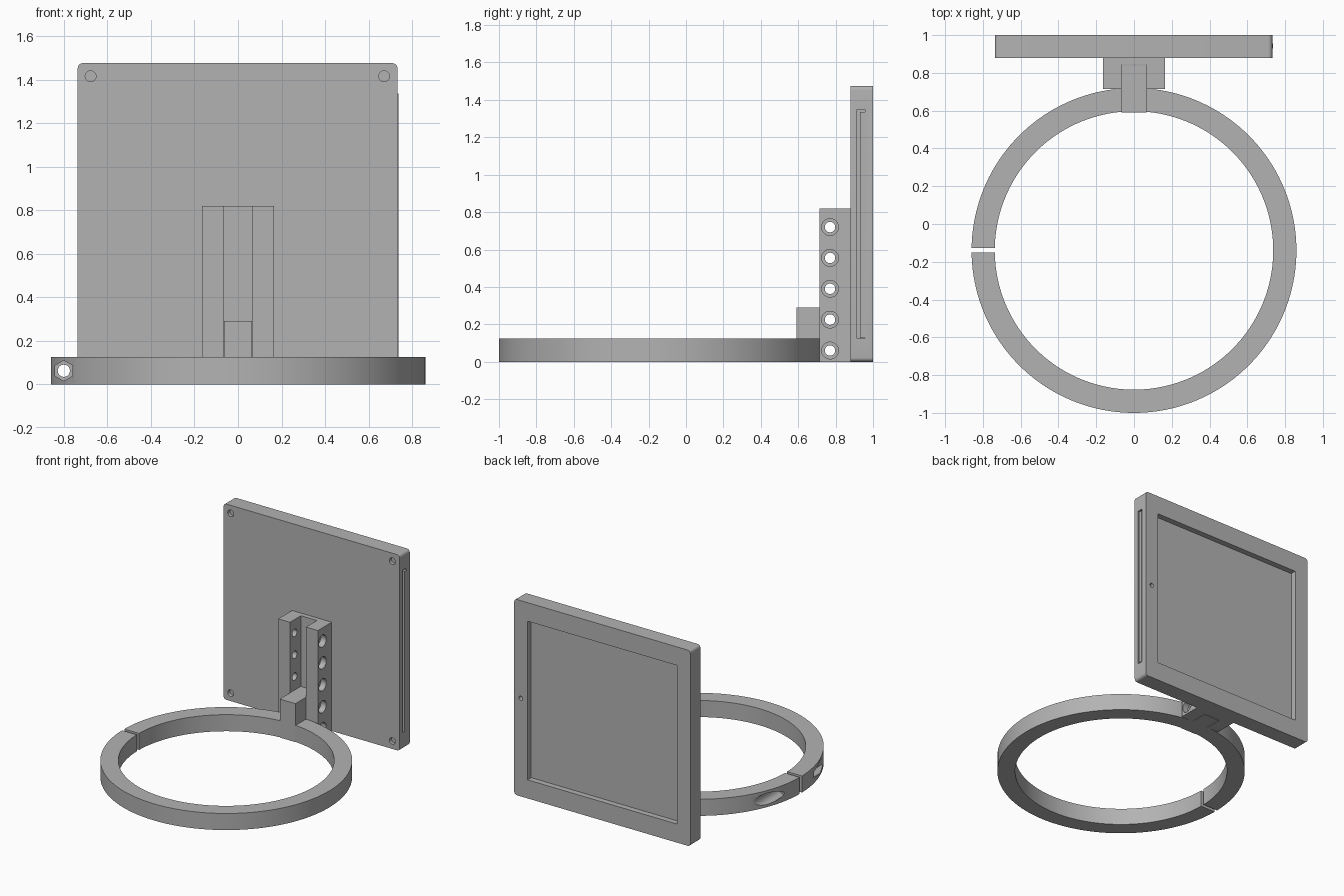
import bpy
import bmesh
from math import pi, radians

old = bpy.data.objects.get("Cube")
if old:
    bpy.data.objects.remove(old, do_unlink=True)

grey = bpy.data.materials.new("plain_grey")
grey.use_nodes = True
COLOUR = (0.45, 0.45, 0.45, 1)
grey.diffuse_color = COLOUR
grey.node_tree.nodes["Principled BSDF"].inputs["Base Color"].default_value = COLOUR

TURN = {"x": (0, pi / 2, 0), "y": (pi / 2, 0, 0), "z": (0, 0, 0)}


def box(name, x, y, z):
    """Box from (low, high) spans on each axis."""
    bpy.ops.mesh.primitive_cube_add(size=1)
    ob = bpy.context.object
    ob.name = name
    spans = (x, y, z)
    for v in ob.data.vertices:
        v.co = [lo + (c + 0.5) * (hi - lo) for c, (lo, hi) in zip(v.co, spans)]
    return ob


def rod(name, axis, centre, radius, length, sides=32):
    bpy.ops.mesh.primitive_cylinder_add(vertices=sides, radius=radius, depth=length,
                                        location=centre, rotation=TURN[axis])
    ob = bpy.context.object
    ob.name = name
    bpy.ops.object.transform_apply(location=True, rotation=True, scale=True)
    return ob


def combine(target, tools, operation="DIFFERENCE"):
    """Apply each tool as a boolean, then remove it."""
    bpy.context.view_layer.objects.active = target
    for tool in tools:
        mod = target.modifiers.new("bool", "BOOLEAN")
        mod.operation = operation
        mod.solver = "EXACT"
        mod.object = tool
        bpy.ops.object.modifier_apply(modifier=mod.name)
        bpy.data.objects.remove(tool, do_unlink=True)


def finish(ob):
    ob.data.materials.clear()
    ob.data.materials.append(grey)
    bpy.ops.object.select_all(action="DESELECT")
    ob.select_set(True)
    bpy.context.view_layer.objects.active = ob
    bpy.ops.object.shade_smooth_by_angle(angle=radians(30))


HOLE, HEAD = 0.028, 0.045
BOLT_Y = 0.77
BOLT_Z = [0.06 + 0.165 * i for i in range(5)]

# Clamp ring with a mounting post
RING_Y, RING_H = -0.14, 0.125
ring = rod("clamp_ring", "z", (0, RING_Y, RING_H / 2), 0.86, RING_H, 160)
combine(ring, [rod("bore", "z", (0, RING_Y, RING_H / 2), 0.737, 1, 160)])
combine(ring, [box("post", (-0.065, 0.065), (0.59, 0.84), (0, 0.29))], "UNION")

# Split in the ring, clamp bolt hole, nut pocket and bolt head pocket
combine(ring, [
    box("split", (-1, -0.6), (-0.152, -0.126), (-1, 1)),
    rod("clamp_hole", "y", (-0.8, RING_Y, 0.0625), HOLE, 1),
    rod("nut_pocket", "y", (-0.8, RING_Y - 0.37, 0.0625), 0.047, 0.5, 6),
    rod("head_pocket", "y", (-0.8, RING_Y + 0.37, 0.0625), 0.042, 0.5),
])
combine(ring, [rod("post_hole", "x", (0, BOLT_Y, z), HOLE, 0.4) for z in BOLT_Z[:2]])
finish(ring)

# Grooved rail with a column of adjustment holes
rail = box("height_rail", (-0.165, 0.165), (0.715, 0.885), (0, 0.82))
combine(rail, [box("groove", (-0.067, 0.067), (0.6, 0.845), (-1, 1))])
for z in BOLT_Z:
    combine(rail, [
        rod("hole", "x", (0, BOLT_Y, z), HOLE, 1),
        rod("head", "x", (0.22, BOLT_Y, z), HEAD, 0.2),
        rod("nut", "x", (-0.22, BOLT_Y, z), HEAD, 0.2, 6),
    ])
finish(rail)

# Panel frame with rounded corners
frame = box("panel_frame", (-0.736, 0.732), (0.88, 1.0), (0, 1.475))
bm = bmesh.new()
bm.from_mesh(frame.data)
corners = [e for e in bm.edges if abs(e.verts[0].co.y - e.verts[1].co.y) > 0.05]
bmesh.ops.bevel(bm, geom=corners, offset=0.022, segments=5, affect="EDGES", profile=0.5)
bm.to_mesh(frame.data)
bm.free()

# Side slot, rear window, lock hole and front corner holes
combine(frame, [
    box("slot", (-0.66, 1), (0.915, 0.957), (0.125, 1.35)),
    box("window", (-0.625, 0.62), (0.94, 1.1), (0.14, 1.335)),
    rod("lock_hole", "y", (0.677, 1.0, 0.74), 0.016, 0.12, 20),
])
combine(frame, [rod("corner_hole", "y", (x, 0.88, z), 0.025, 0.05, 24)
                for x in (-0.677, 0.671) for z in (0.06, 1.415)])
finish(frame)

# Sliding plate held in the slot
plate = box("sliding_plate", (-0.655, 0.736), (0.93, 0.956), (0.126, 1.336))
finish(plate)
